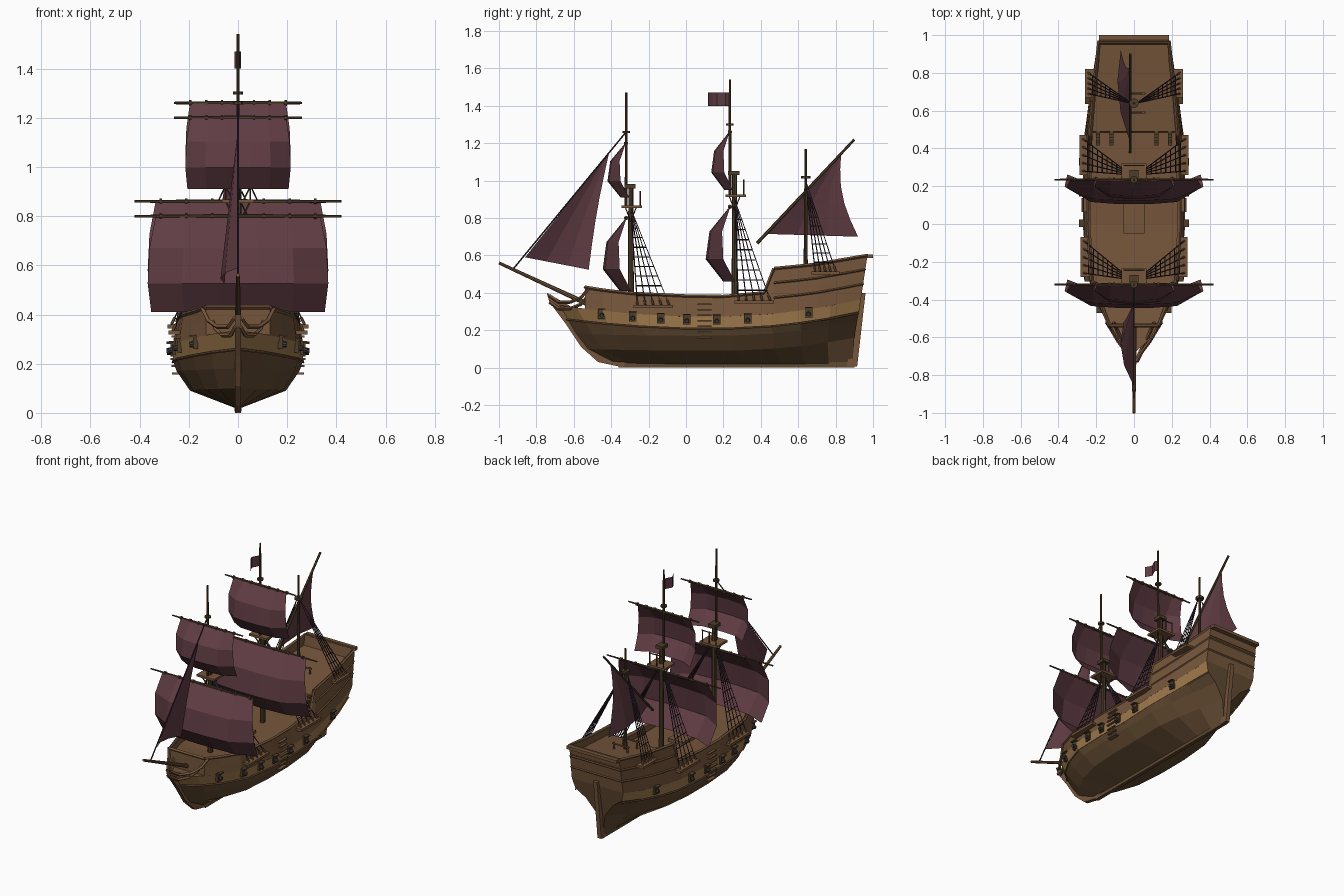
import bpy, bmesh, math
from mathutils import Vector, Matrix

cube = bpy.data.objects.get("Cube")
if cube:
    bpy.data.objects.remove(cube)


def material(name, r, g, b):
    m = bpy.data.materials.new(name)
    m.use_nodes = True
    m.diffuse_color = (r, g, b, 1)
    m.node_tree.nodes["Principled BSDF"].inputs["Base Color"].default_value = (r, g, b, 1)
    return m


PLANK = material("brown planking", .18, .093, .044)
LOWER = material("dark lower hull", .12, .067, .03)
BAND = material("tan band", .34, .19, .07)
SPAR = material("dark spar wood", .075, .047, .022)
SAIL = material("mauve canvas", .118, .046, .058)
ROPE = material("dark rope", .03, .018, .028)
IRON = material("gun iron", .04, .04, .045)


def make(name, bm, *mats, thick=0):
    bmesh.ops.recalc_face_normals(bm, faces=bm.faces)
    me = bpy.data.meshes.new(name)
    bm.to_mesh(me)
    bm.free()
    for m in mats:
        me.materials.append(m)
    ob = bpy.data.objects.new(name, me)
    bpy.context.collection.objects.link(ob)
    if thick:
        mod = ob.modifiers.new("thickness", "SOLIDIFY")
        mod.thickness, mod.offset = thick, -1


def rod(bm, a, b, r, r2=None, n=6):
    a, b = Vector(a), Vector(b)
    d = b - a
    mat = Matrix.Translation((a + b) / 2) @ d.to_track_quat("Z", "Y").to_matrix().to_4x4()
    bmesh.ops.create_cone(bm, cap_ends=True, segments=n, radius1=r,
                          radius2=r if r2 is None else r2, depth=d.length, matrix=mat)


def path(bm, pts, r, n=4):
    for a, b in zip(pts, pts[1:]):
        rod(bm, a, b, r, n=n)


def box(bm, c, s):
    bmesh.ops.create_cube(bm, size=1, matrix=Matrix.Translation(c) @ Matrix.Diagonal((*s, 1)))


def slab(name, pts, half, mat):
    bm = bmesh.new()
    f = bm.faces.new([bm.verts.new((-half, y, z)) for y, z in pts])
    g = bmesh.ops.extrude_face_region(bm, geom=[f])["geom"]
    bmesh.ops.translate(bm, vec=(2 * half, 0, 0), verts=[v for v in g if isinstance(v, bmesh.types.BMVert)])
    make(name, bm, mat)


def grid(bm, rows, mats=None):
    vs = [[bm.verts.new(p) for p in row] for row in rows]
    for i in range(len(vs) - 1):
        for j in range(len(vs[0]) - 1):
            f = bm.faces.new((vs[i][j], vs[i][j + 1], vs[i + 1][j + 1], vs[i + 1][j]))
            f.material_index = mats[j] if mats else 0
    return vs


def curve(pts, t):
    for (a, p), (b, q) in zip(pts, pts[1:]):
        if t <= b:
            return p + (q - p) * max(0, (t - a) / (b - a))
    return pts[-1][1]


# Hull levels: bow y, stern y, bow z, middle z, stern z, half width, stern half width
LEVELS = [(-.38, .89, .02, .02, .02, .012, .01), (-.53, .9, .1, .09, .16, .195, .03),
          (-.59, .915, .18, .17, .25, .25, .1), (-.64, .925, .265, .213, .3, .265, .17),
          (-.68, .935, .335, .272, .365, .265, .19)]
BOW = [(0, .03), (.06, .4), (.14, .68), (.25, .93), (.4, 1), (1, 1)]
RAIL_Z = [(-.54, .43), (-.35, .4), (0, .383), (.25, .38), (.42, .4), (.47, .53), (.68, .55), (.97, .6)]
RAIL_W = [(-.54, .13), (-.44, .17), (-.3, .225), (0, .245), (.45, .235), (.7, .215), (.97, .185)]
DECK_Z = [(-.54, .38), (-.35, .35), (0, .33), (.485, .34), (.49, .48), (.97, .54)]
STATIONS = [0, .06, .14, .25, .4, .55, .7, .8, .9, 1]


def hull(level, u):
    yb, ys, zb, zm, zs, w, s = LEVELS[level]
    x = curve(BOW, u) * w + (s - w) * max(0, (u - .65) / .35) ** 1.5
    z = zm + (zb - zm) * max(0, 1 - 2 * u) ** 2 + (zs - zm) * max(0, 2 * u - 1) ** 2
    return Vector((x, yb + (ys - yb) * u, z))


def upper(y, f, side=1):
    yb, ys = LEVELS[4][:2]
    p = hull(4, min(1, (y - yb) / (ys - yb))).lerp(Vector((curve(RAIL_W, y), y, curve(RAIL_Z, y))), f)
    return Vector((p.x * side, p.y, p.z))


# Lower hull, closed across the top and at the stern
bm = bmesh.new()
flip = Vector((-1, 1, 1))
rows = [[hull(l, u) * flip for l in range(4, -1, -1)] + [hull(l, u) for l in range(5)] for u in STATIONS]
vs = grid(bm, rows, [2, 1, 1, 1, 1, 1, 1, 1, 2])
for a, b in zip(vs, vs[1:]):
    bm.faces.new((a[0], b[0], b[-1], a[-1]))
bm.faces.new(vs[-1]).material_index = 1
bm.faces.new(vs[0]).material_index = 1
make("lower_hull", bm, PLANK, LOWER, BAND)

# Bulwarks with the bow bulkhead and transom
ys = [-.54, -.44, -.3, -.15, 0, .2, .42, .47, .6, .7, .85, .97]
ring = [(y, 1) for y in ys] + [(y, -1) for y in reversed(ys)]
bm = bmesh.new()
vs = grid(bm, [[upper(y, f, s) for f in (0, .5, 1)] for y, s in ring])
for j in range(2):
    bm.faces.new((vs[0][j], vs[0][j + 1], vs[-1][j + 1], vs[-1][j]))
make("bulwarks", bm, PLANK, thick=.014)

# Deck, stepping up to the raised stern
bm = bmesh.new()
grid(bm, [[(s * (curve(RAIL_W, y) - .002), y, curve(DECK_Z, y)) for s in (-1, 1)]
          for y in (-.535, -.44, -.3, 0, .25, .485, .49, .7, .965)])
make("deck", bm, PLANK)

# Rails and wales
bm = bmesh.new()
loop = [upper(y, 1, s) for y, s in ring]
path(bm, loop + loop[:1], .009)
box(bm, (0, .98, .596), (.37, .04, .02))
make("top_rail", bm, PLANK)
bm = bmesh.new()
for f in (.35, .68):
    path(bm, [upper(y, f, s) for y, s in ring if y > .46], .006)
for s in (Vector((1, 1, 1)), flip):
    path(bm, [(hull(3, u) + Vector((0, 0, -.008))) * s for u in STATIONS], .005)
make("wales", bm, PLANK)

# Keel, stem and rudder
slab("keel", [(-.36, 0), (.9, 0), (.9, .03), (-.36, .03)], .012, LOWER)
slab("stem", [(-.33, 0), (-.47, .03), (-.56, .11), (-.64, .23), (-.73, .35), (-.745, .4), (-.7, .375),
              (-.62, .33), (-.6, .24), (-.5, .12), (-.42, .06), (-.33, .03)], .013, PLANK)
slab("rudder", [(.86, .005), (.915, .005), (.96, .4), (.92, .4)], .014, PLANK)

# Head rails under the bowsprit
bm = bmesh.new()
for s in (-1, 1):
    for dz, k in ((0, 1), (-.035, .75)):
        path(bm, [(s * x * k, y, z + dz) for x, y, z in ((.015, -.73, .385), (.04, -.68, .35), (.085, -.62, .35),
                                                         (.12, -.56, .375), (.145, -.52, .425))], .009)
make("head_rails", bm, PLANK)
bm = bmesh.new()
rod(bm, (0, -.46, .31), (0, -1, .56), .014, .008, 8)
make("bowsprit", bm, PLANK)

# Guns with port frames, and boarding steps
frames, guns, steps = bmesh.new(), bmesh.new(), bmesh.new()
for s in (-1, 1):
    for y in (-.45, -.285, -.135, .005, .165, .33, .655):
        u = (y + .66) / 1.59
        p = (hull(3, u) + hull(4, u)) / 2
        x, z = p.x * s, p.z + .012
        box(frames, (x, y, z), (.02, .04, .05))
        box(frames, (x + s * .01, y, z + .028), (.03, .04, .006))
        rod(guns, (x, y, z - .005), (x + s * .025, y, z - .008), .014, .011, 8)
    for i in range(7):
        box(steps, (s * (.262 - .003 * abs(i - 3)), .1, .16 + .03 * i), (.03, .075, .008))
make("port_frames", frames, SPAR)
make("guns", guns, IRON)
make("boarding_steps", steps, PLANK)

# Deck hatch, stern ladders and the pin rail by the mizzen mast
bm = bmesh.new()
box(bm, (0, .03, .337), (.11, .16, .03))
make("hatch", bm, PLANK)
bm = bmesh.new()
for x in (-.19, -.12, .12, .19):
    for i in range(5):
        box(bm, (x, .425 + .014 * i, .36 + .027 * i), (.022, .02, .012))
make("stern_ladders", bm, SPAR)
bm = bmesh.new()
for s in (-1, 1):
    rod(bm, (s * .05, .59, .48), (s * .05, .59, .55), .006)
    rod(bm, (-.06, .64 + s * .05, .54), (.06, .64 + s * .05, .54), .006)
    rod(bm, (s * .05, .69, .48), (s * .05, .69, .55), .006)
make("pin_rail", bm, PLANK)


# Square-rigged masts: lower mast, topmast, fighting top and yards
def mast(name, y, top, tip, nest, ring_z, course, topsail):
    yt = y - .025
    bm = bmesh.new()
    rod(bm, (0, y, .28), (0, y, top), .017, .013, 8)
    rod(bm, (0, yt, nest), (0, yt, tip), .008, .006, 8)
    box(bm, (0, y - .005, top), (.05, .06, .022))
    rod(bm, (0, yt, ring_z - .006), (0, yt, ring_z + .006), .02, n=8)
    for x in (-.05, 0, .05):
        rod(bm, (x, y + .05, nest), (x, y + .05, nest + .085), .004)
    rod(bm, (-.055, y + .05, nest + .08), (.055, y + .05, nest + .08), .004)
    for x in (-.05, .05):
        for dy in (-.03, .03):
            rod(bm, (x, y + dy, nest), (x * .2, y, nest - .08), .004, n=4)
    make(name + "_mast", bm, SPAR)
    bm = bmesh.new()
    box(bm, (0, y + .005, nest), (.13, .11, .014))
    make(name + "_top", bm, PLANK)
    bm = bmesh.new()
    for z, w in ((course, .42), (topsail, .26)):
        for s in (-1, 1):
            rod(bm, (0, yt, z), (s * w, yt, z), .009, .005)
            for k in (.25, .5, .75):
                rod(bm, (s * w * k - .005, yt, z), (s * w * k + .005, yt, z), .012)
    make(name + "_yards", bm, SPAR)


def sail(name, y, ztop, zbot, width, depth):
    bm = bmesh.new()
    rows = []
    for t, d, w in ((0, .05, .93), (.33, .85, 1), (.7, 1, 1.02), (1, .3, .98)):
        rows.append([(k * width * w, y - depth * (d * (1 - .55 * e) - .3 * e * t * t), ztop + (zbot - ztop) * t)
                     for k, e in ((-1, 1), (-.62, .12), (-.22, 0), (.22, 0), (.62, .12), (1, 1))])
    grid(bm, rows)
    make(name, bm, SAIL)


mast("fore", -.295, .97, 1.47, .86, 1.26, .8, 1.2)
mast("main", .26, 1.04, 1.54, .92, 1.3, .86, 1.26)
sail("fore_course", -.315, .8, .41, .36, .13)
sail("fore_topsail", -.32, 1.2, .91, .21, .1)
sail("main_course", .24, .86, .46, .36, .135)
sail("main_topsail", .235, 1.26, .95, .21, .1)

# Mizzen mast with its slanted yard
bm = bmesh.new()
rod(bm, (0, .64, .45), (0, .64, 1.17), .012, .006, 8)
rod(bm, (0, .64, 1.01), (0, .64, 1.025), .026, n=8)
rod(bm, (-.02, .38, .665), (-.02, .9, 1.22), .009, .007)
make("mizzen_mast", bm, SPAR)


def fore_and_aft_sail(name, head, tack, clew, hollow):
    head, tack, clew = Vector(head), Vector(tack), Vector(clew)
    bm = bmesh.new()
    rows = []
    for i in range(6):
        t = max(.01, i / 5)
        a, b = head.lerp(tack, t), head.lerp(clew, t) - Vector((0, hollow * math.sin(math.pi * t), 0))
        rows.append([a.lerp(b, k) - Vector((.04 * t * math.sin(math.pi * k), 0, 0)) for k in (0, .33, .67, 1)])
    grid(bm, rows)
    make(name, bm, SAIL)


fore_and_aft_sail("jib", (0, -.41, 1.155), (0, -.86, .59), (-.055, -.52, .524), .01)
fore_and_aft_sail("mizzen_sail", (-.02, .83, 1.15), (-.02, .43, .715), (-.07, .92, .7), .04)

# Shrouds, ratlines and channels on both sides, and the jib stay
ropes, channels = bmesh.new(), bmesh.new()
for ym, zt, y0, y1, zb, xb in ((-.295, .85, -.26, -.09, .335, .255), (.26, .9, .28, .45, .36, .26),
                               (.64, 1.0, .69, .8, .515, .232)):
    for s in (-1, 1):
        box(channels, (s * xb, (y0 + y1) / 2, zb - .008), (.055, y1 - y0 + .04, .016))
        top = Vector((s * .015, ym, zt))
        feet = [Vector((s * (xb + .01), y0 + (y1 - y0) * i / 4, zb)) for i in range(5)]
        for p in feet:
            rod(ropes, p, top, .003, n=4)
            rod(channels, p, p.lerp(top, .05), .006)
        for k in range(1, 9):
            path(ropes, [p.lerp(top, k / 10) for p in feet], .003)
rod(ropes, (0, -.32, 1.26), (0, -.93, .52), .004)
make("rigging", ropes, ROPE)
make("channels", channels, PLANK)

# Waving flag at the main masthead
bm = bmesh.new()
grid(bm, [[(.012 * math.sin(i * 1.5), .235 - .023 * i, z) for z in (1.4, 1.47)] for i in range(6)])
make("flag", bm, SAIL, thick=.003)
